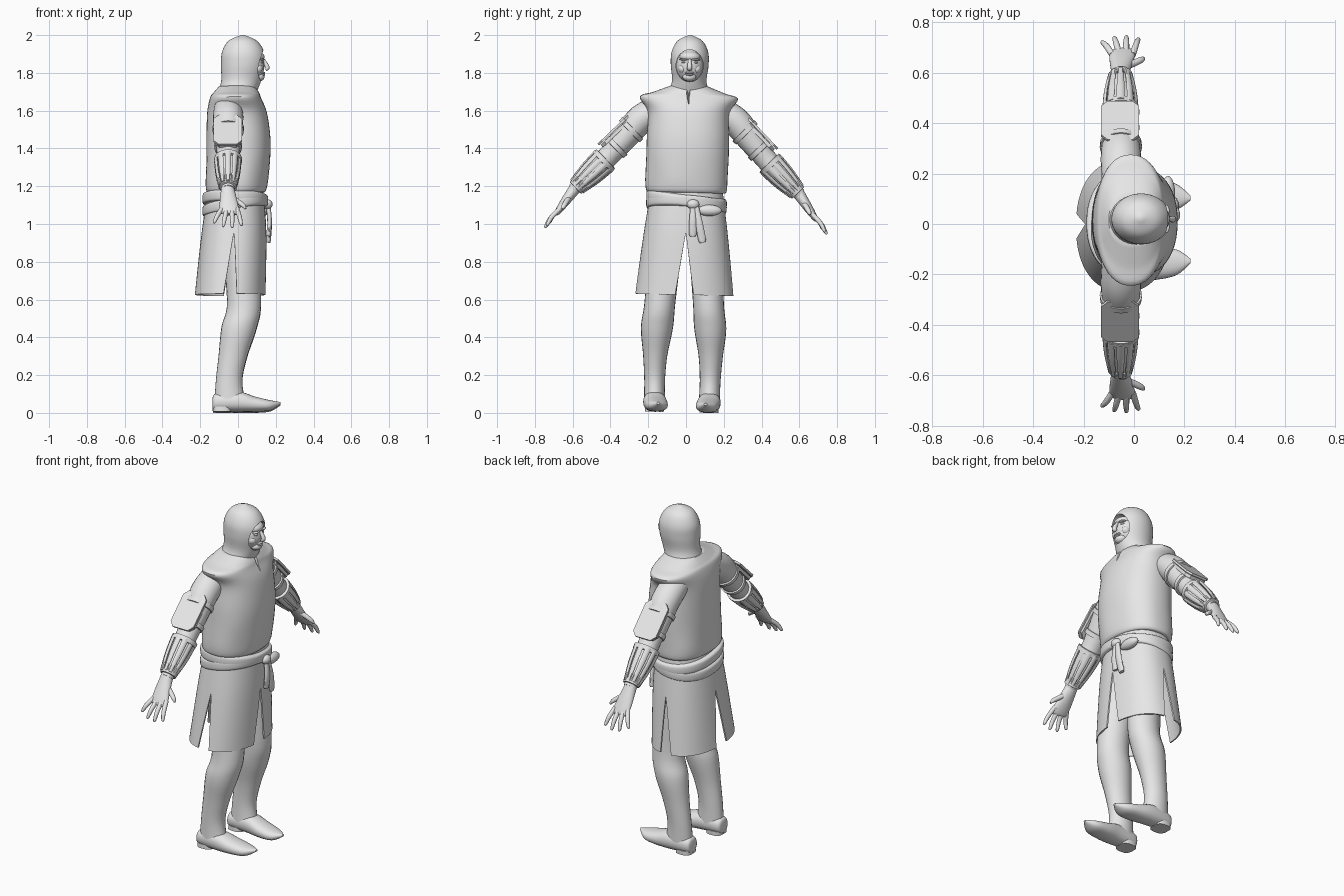
import bpy, bmesh
from math import sin, cos, pi, radians
from mathutils import Vector, Matrix

if "Cube" in bpy.data.objects:
    bpy.data.objects.remove(bpy.data.objects["Cube"])

X, Y, Z = Vector((1, 0, 0)), Vector((0, 1, 0)), Vector((0, 0, 1))
parts = []

grey = bpy.data.materials.new("plain_grey")
grey.use_nodes = True
grey.diffuse_color = (0.8, 0.8, 0.8, 1)
grey.node_tree.nodes["Principled BSDF"].inputs["Base Color"].default_value = grey.diffuse_color


def make(name, verts, faces):
    bm = bmesh.new()
    vs = [bm.verts.new(v) for v in verts]
    for f in faces:
        bm.faces.new([vs[i] for i in f])
    bmesh.ops.remove_doubles(bm, verts=bm.verts, dist=0.0002)
    bmesh.ops.recalc_face_normals(bm, faces=bm.faces)
    mesh = bpy.data.meshes.new(name)
    bm.to_mesh(mesh)
    bm.free()
    mesh.materials.append(grey)
    ob = bpy.data.objects.new(name, mesh)
    bpy.context.collection.objects.link(ob)
    parts.append(ob)
    return ob


def spline(rows, steps):
    """Catmull-Rom interpolation of whole rows."""
    out = []
    last = len(rows) - 1
    for i in range(last):
        a, b, c, d = rows[max(i - 1, 0)], rows[i], rows[i + 1], rows[min(i + 2, last)]
        for s in range(steps):
            t = s / steps
            out.append([q + t / 2 * (r - p + t * (2 * p - 5 * q + 4 * r - w + t * (3 * (q - r) + w - p)))
                        for p, q, r, w in zip(a, b, c, d)])
    return out + [list(rows[last])]


def power(v, p):
    return abs(v) ** p * (1 if v >= 0 else -1)


def tube(name, rows, n=24, steps=5, ref=X, along=None, p=1.0):
    """Loft of rings; each row is x, y, z, radius along ref, other radius."""
    rows = spline(rows, steps)
    last = len(rows) - 1
    verts = []
    for i, r in enumerate(rows):
        t = along or (Vector(rows[min(i + 1, last)][:3]) - Vector(rows[max(i - 1, 0)][:3])).normalized()
        u = (ref - ref.dot(t) * t).normalized()
        v = t.cross(u)
        for k in range(n):
            a = 2 * pi * k / n
            verts.append(Vector(r[:3]) + u * r[3] * power(cos(a), p) + v * r[4] * power(sin(a), p))
    faces = [(i * n + k, i * n + (k + 1) % n, (i + 1) * n + (k + 1) % n, (i + 1) * n + k)
             for i in range(last) for k in range(n)]
    faces += [tuple(range(n)), tuple(range(last * n, len(verts)))]
    return make(name, verts, faces)


def body(name, rows, centre_y=0, **options):
    """Upright loft; each row is z, back, front, half width."""
    return tube(name, [((back + front) / 2, centre_y, z, (front - back) / 2, half)
                       for z, back, front, half in rows], along=Z, **options)


def arm(name, rows, **options):
    """Round loft along the arm; each row is y, z, radius."""
    return tube(name, [(-.052, y, z, r, r * .96) for y, z, r in rows], **options)


def blob(name, centre, size):
    ob = make(name, [], [])
    bm = bmesh.new()
    place = Matrix.Translation(centre) @ Matrix.Diagonal((*size, 1))
    bmesh.ops.create_uvsphere(bm, u_segments=24, v_segments=14, radius=1, matrix=place)
    bm.to_mesh(ob.data)
    bm.free()


def bake(ob):
    graph = bpy.context.evaluated_depsgraph_get()
    ob.data = bpy.data.meshes.new_from_object(ob.evaluated_get(graph))
    ob.modifiers.clear()


def cut(ob, cutter):
    modifier = ob.modifiers.new("cut", "BOOLEAN")
    modifier.object, modifier.operation, modifier.solver = cutter, "DIFFERENCE", "EXACT"
    bake(ob)
    parts.remove(cutter)
    bpy.data.objects.remove(cutter)


# Hood with an oval face opening
hood = body("hood", [(1.67, -.12, .085, .125), (1.75, -.09, .12, .092), (1.84, -.09, .145, .1),
                     (1.91, -.085, .14, .097), (1.97, -.05, .1, .066), (2, .015, .035, .008)], n=40)
cut(hood, tube("face_cutter", [(x, 0, 1.838, .072, .085) for x in (.085, .3)],
               n=40, steps=1, ref=Y, along=X))

# Face
blob("face", (.06, 0, 1.838), (.08, .074, .09))
blob("chin", (.108, 0, 1.778), (.032, .036, .024))
blob("forehead", (.095, 0, 1.885), (.046, .055, .03))
for name, z, width in (("upper_lip", 1.8, .024), ("lower_lip", 1.79, .02)):
    blob(name, (.133, 0, z), (.011, width, .006))
tube("nose", [(.135, 0, 1.87, .008, .008), (.155, 0, 1.83, .012, .013), (.145, 0, 1.818, .008, .012)], n=14)
for side, s in (("left", 1), ("right", -1)):
    blob(side + "_brow", (.127, s * .031, 1.871), (.014, .025, .006))
    blob(side + "_eye", (.121, s * .03, 1.856), (.014, .014, .007))
    blob(side + "_cheek", (.102, s * .037, 1.822), (.028, .024, .026))

# Tunic with flared shoulder caps, folds above the hem and a neck notch
tunic = body("tunic", [(1.165, -.15, .125, .195), (1.185, -.17, .15, .215), (1.32, -.168, .168, .218),
                       (1.45, -.167, .172, .218), (1.59, -.163, .153, .217), (1.668, -.148, .122, .26),
                       (1.695, -.13, .112, .19), (1.73, -.1, .09, .1)], n=48, p=.88)
for v in tunic.data.vertices:
    fade = max(0, 1 - abs(v.co.z - 1.23) / .13)
    ripple = 1 + .018 * fade * sin(22 * v.co.y + 17 * v.co.x)
    v.co.x *= ripple
    v.co.y *= ripple
cut(tunic, body("notch_cutter", [(1.635, .11, .2, .002), (1.75, .05, .2, .028)], n=4, steps=1))

# Skirt of four panels, split at front, back and both sides
verts, faces, cols = [], [], 14
rows = spline([(1.18, -.16, .135, .19), (.95, -.193, .15, .222), (.625, -.23, .147, .262)], 9)
for quarter in range(4):
    base = len(verts)
    for z, back, front, half in rows:
        slit = max(0, .95 - z) * .46
        for k in range(cols + 1):
            a = quarter * pi / 2 + slit + (pi / 2 - 2 * slit) * k / cols
            verts.append(((front + back) / 2 + (front - back) / 2 * power(cos(a), .88),
                          half * power(sin(a), .88), z))
    for i in range(len(rows) - 1):
        for k in range(cols):
            j = base + i * (cols + 1) + k
            faces.append((j, j + 1, j + cols + 2, j + cols + 1))
skirt = make("skirt", verts, faces)
skirt.modifiers.new("cloth", "SOLIDIFY").thickness = .008
bake(skirt)

# Sash wound twice round the waist, with knot, loop and hanging tails
for name, z, dx, dy in (("upper_sash", 1.128, -.03, -.1), ("lower_sash", 1.1, .17, -.05)):
    sash = body(name, [(z + h, -.187 + tuck, .158 - tuck, .212 - tuck)
                       for h, tuck in ((-.03, .013), (-.02, 0), (.02, 0), (.03, .016))], n=48, p=.9)
    for v in sash.data.vertices:
        v.co.z += dx * v.co.x + dy * v.co.y
blob("sash_knot", (.158, .035, 1.105), (.025, .033, .026))
blob("sash_loop", (.135, .12, 1.075), (.028, .068, .03))
for name, top, low, bottom in (("long_tail", .05, .09, .905), ("short_tail", .035, .037, .937)):
    tube(name, [(.16 + .03 * t * (1 - t), top + (low - top) * t, 1.1 + (bottom - 1.1) * t, .012, w)
                for t, w in ((0, .014), (.5, .02), (.9, .021), (1, .015))], n=14)

# Left leg and shoe
first_limb = len(parts)
tube("leg", [((back + front) / 2, y, z, (front - back) / 2, half) for z, back, front, y, half in (
    (1, -.1, .1, .1, .095), (.6, -.058, .123, .127, .082), (.45, -.088, .1, .141, .085),
    (.3, -.103, .05, .147, .064), (.17, -.117, .023, .147, .055), (.05, -.125, .04, .145, .056))], along=Z)
tube("shoe", [(x, .145 - max(0, x) * .09, (top + sole) / 2, half, (top - sole) / 2)
              for x, sole, top, half in ((-.135, .015, .075, .025), (-.115, .008, .1, .048),
                                         (0, .003, .11, .06), (.09, .003, .083, .062),
                                         (.17, .01, .064, .05), (.225, .042, .054, .008))],
     ref=Y, along=X, p=.88)
body("heel", [(z, -.133, -.035, .05) for z in (.003, .028)], centre_y=.145, p=.7, steps=1)

# Left arm with straps and bracer bands
arm("arm", [(.15, 1.61, .075), (.25, 1.55, .08), (.335, 1.45, .071), (.41, 1.36, .06),
            (.47, 1.295, .058), (.6, 1.168, .034)])
for name, y, z, r in (("upper_strap", .302, 1.492, .084), ("lower_strap", .378, 1.4, .074),
                      ("bracer_top_band", .442, 1.325, .074), ("bracer_wrist_band", .58, 1.188, .047)):
    arm(name, [(y + s * .01, z - s * .01, r * grow) for s, grow in ((-1, .87), (-.9, 1), (.9, .98), (1, .85))],
        steps=1, along=(Y - Z).normalized())

# Bracer slats round the forearm
out = (Y + Z).normalized()
for k in range(10):
    a = 2 * pi * k / 10 + .3
    ray = X * cos(a) + out * sin(a)
    line = [(*(Vector((-.054, y, z)) + ray * r), .007, r / 4)
            for y, z, r in ((.44, 1.327, .067), (.51, 1.257, .06), (.582, 1.186, .043))]
    tube("bracer_slat_%d" % (k + 1), line, n=8, ref=ray)

# Left hand
tube("palm", [(-.055, .59, 1.178, .034, .032), (-.05, .645, 1.1, .047, .024),
              (-.045, .68, 1.05, .05, .016), (-.045, .69, 1.035, .036, .01)])
tube("thumb", [(-.03, .622, 1.125, .014, .014), (.025, .647, 1.085, .013, .012),
               (.04, .656, 1.065, .006, .005)], n=12, ref=Y)
for i, label in enumerate(("little", "ring", "middle", "index")):
    arch = abs(i - 1.8) ** 2
    root = Vector((-.086 + .027 * i, .67, 1.065))
    tip = Vector((-.128 + .049 * i, .746 - .007 * arch, .962 + .008 * arch))
    tube(label + "_finger", [(*(root.lerp(tip, t) + out * .008 * sin(pi * t)), r, r)
                             for t, r in ((0, .013), (.55, .012), (.9, .009), (1, .004))], n=12)

# Chamfered plate on the upper arm
d = (Y - Z).normalized()
corner = ((.11, .05), (.083, .075))
outline = [(s * u, t * w) for s, t in ((1, 1), (-1, 1), (-1, -1), (1, -1)) for u, w in corner[::s * t]]
for name, low, high, size in (("plate_pad", -.022, -.004, .92), ("arm_plate", 0, .012, 1)):
    verts = [Vector((-.055, .392, 1.483)) + (d * u + X * w) * size + out * h
             for h in (low, high) for u, w in outline]
    make(name, verts, [tuple(range(8)), tuple(range(8, 16))] +
         [(i, (i + 1) % 8, (i + 1) % 8 + 8, i + 8) for i in range(8)])

# Mirror the limbs to the right side
for ob in parts[first_limb:]:
    name = ob.name
    ob.name = "left_" + name
    make("right_" + name, [(v.co.x, -v.co.y, v.co.z) for v in ob.data.vertices],
         [tuple(f.vertices) for f in ob.data.polygons])

# Slight sideways lean of the whole figure, then smooth shading
lean = Matrix.Translation(Z) @ Matrix.Rotation(-.023, 4, "X") @ Matrix.Translation(-Z)
bpy.ops.object.select_all(action="DESELECT")
for ob in parts:
    ob.data.transform(lean)
    ob.select_set(True)
bpy.context.view_layer.objects.active = tunic
bpy.ops.object.shade_smooth_by_angle(angle=radians(40))
